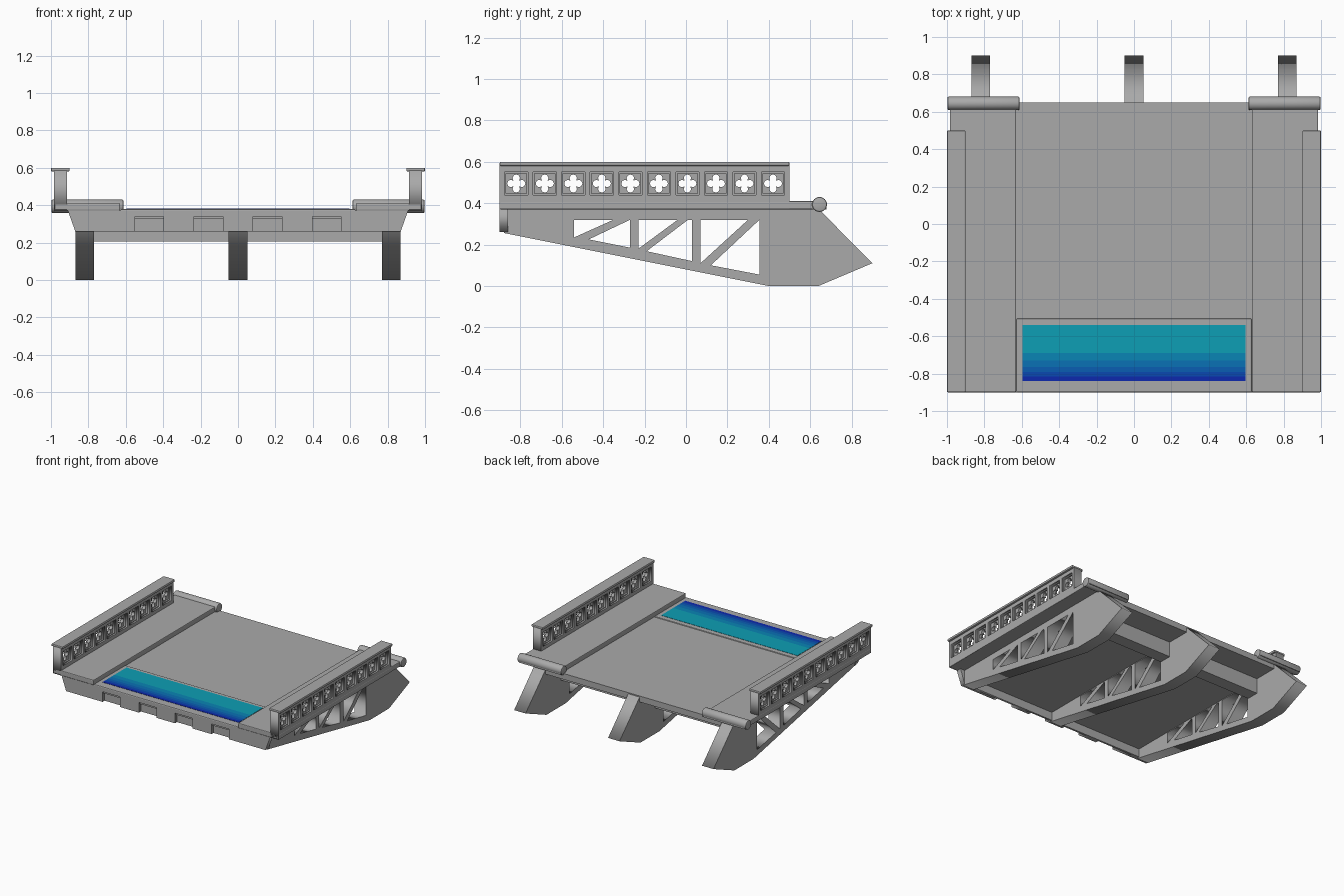
import bpy, bmesh
from math import sin, cos, pi, radians
from mathutils import Matrix

cube = bpy.data.objects.get("Cube")
if cube:
    bpy.data.objects.remove(cube, do_unlink=True)


def material(name, rgb):
    m = bpy.data.materials.new(name)
    m.use_nodes = True
    m.diffuse_color = (*rgb, 1)
    m.node_tree.nodes["Principled BSDF"].inputs["Base Color"].default_value = (*rgb, 1)
    return m


STONE = material("grey steel", (0.40, 0.40, 0.40))


def add(name, mesh, mat=STONE):
    ob = bpy.data.objects.new(name, mesh)
    bpy.context.collection.objects.link(ob)
    mesh.materials.clear()
    mesh.materials.append(mat)
    return ob


def box(name, x, y, z, mat=STONE, bevel=0):
    """Box from three (low, high) ranges."""
    bm = bmesh.new()
    bmesh.ops.create_cube(bm, size=1)
    for v in bm.verts:
        v.co = [r[0] + (c + 0.5) * (r[1] - r[0]) for c, r in zip(v.co, (x, y, z))]
    if bevel:
        bmesh.ops.bevel(bm, geom=bm.edges[:], offset=bevel, segments=2,
                        profile=0.5, affect='EDGES')
    me = bpy.data.meshes.new(name)
    bm.to_mesh(me)
    bm.free()
    return add(name, me, mat)


# Local (u, v, depth) to world: side plates lie in YZ, front plates in XZ
SIDE = Matrix(((0, 0, 1, 0), (1, 0, 0, 0), (0, 1, 0, 0), (0, 0, 0, 1)))
FRONT = Matrix(((1, 0, 0, 0), (0, 0, -1, 0), (0, 1, 0, 0), (0, 0, 0, 1)))


def plate(name, outlines, thickness, centre, axes=SIDE):
    """Extruded flat outline; every further outline becomes a hole."""
    cu = bpy.data.curves.new(name + "_profile", 'CURVE')
    cu.dimensions = '2D'
    cu.fill_mode = 'BOTH'
    cu.extrude = thickness / 2
    for pts in outlines:
        sp = cu.splines.new('POLY')
        sp.points.add(len(pts) - 1)
        for p, (u, v) in zip(sp.points, pts):
            p.co = (u, v, 0, 1)
        sp.use_cyclic_u = True
    tmp = bpy.data.objects.new("profile", cu)
    bpy.context.collection.objects.link(tmp)
    bpy.context.view_layer.update()
    deps = bpy.context.evaluated_depsgraph_get()
    me = bpy.data.meshes.new_from_object(tmp.evaluated_get(deps))
    bpy.data.objects.remove(tmp, do_unlink=True)
    me.transform(Matrix.Translation(centre) @ axes)
    bm = bmesh.new()
    bm.from_mesh(me)
    bmesh.ops.remove_doubles(bm, verts=bm.verts, dist=1e-5)
    bmesh.ops.recalc_face_normals(bm, faces=bm.faces)
    bm.to_mesh(me)
    bm.free()
    me.name = name
    return add(name, me)


def rect(u0, u1, v0, v1):
    return [(u0, v0), (u1, v0), (u1, v1), (u0, v1)]


def quatrefoil(u, v, offset=0.026, r=0.018, steps=6):
    pts = []
    for k in range(4):
        a = k * pi / 2
        for i in range(steps + 1):
            t = a + radians(-130 + 260 * i / steps)
            pts.append((u + offset * cos(a) + r * cos(t), v + offset * sin(a) + r * sin(t)))
    return pts


# Road deck and rear cross beam
box("road_deck", (-0.87, 0.87), (-0.89, 0.65), (0.325, 0.372))
box("cross_beam", (-0.8, 0.8), (0.36, 0.46), (0.205, 0.33))

# Front fascia, notched along its lower edge
fascia = [(-0.87, 0.26)]
for c in (-0.475, -0.157, 0.157, 0.475):
    fascia += [(c - 0.077, 0.26), (c - 0.077, 0.34), (c + 0.077, 0.34), (c + 0.077, 0.26)]
fascia += [(0.87, 0.26), (0.91, 0.372), (-0.91, 0.372)]
plate("front_fascia", [fascia], 0.025, (0, -0.8875, 0), FRONT)
back = [(-0.87, 0.26), (0.87, 0.26), (0.91, 0.372), (-0.91, 0.372)]
plate("fascia_backing", [back], 0.015, (0, -0.8675, 0), FRONT)

# Truss girders
girder = [(-0.88, 0.256), (0.4, 0), (0.64, 0), (0.9, 0.11), (0.645, 0.368), (-0.88, 0.368)]
openings = [
    [(-0.54, 0.32), (-0.54, 0.235), (-0.35, 0.32)],
    [(-0.47, 0.225), (-0.27, 0.185), (-0.27, 0.32)],
    [(-0.23, 0.32), (-0.23, 0.18), (-0.04, 0.32)],
    [(-0.19, 0.168), (0.03, 0.12), (0.03, 0.32), (0.01, 0.32)],
    [(0.07, 0.32), (0.07, 0.11), (0.3, 0.32)],
    [(0.12, 0.10), (0.355, 0.055), (0.355, 0.32)],
]
for label, x in (("right", -0.82), ("centre", 0), ("left", 0.82)):
    plate(label + "_girder", [girder] + openings, 0.1, (x, 0, 0))

# Walkways, end rolls and pierced parapets on both sides
panels = [-0.82 + 0.1378 * i for i in range(10)]
wall = rect(-0.9, 0.5, 0.371, 0.585)


def windows(half):
    return [rect(y - half, y + half, 0.495 - half, 0.495 + half) for y in panels]


for label, s in (("right", -1), ("left", 1)):
    def span(a, b):
        return tuple(sorted((s * a, s * b)))
    box(label + "_walkway", span(0.63, 0.985), (-0.9, 0.62), (0.37, 0.41), bevel=0.006)
    box(label + "_roll_base", span(0.625, 0.985), (0.612, 0.678), (0.37, 0.395))
    bm = bmesh.new()
    bmesh.ops.create_cone(bm, cap_ends=True, segments=24, radius1=0.036, radius2=0.036, depth=0.386)
    rims = [e for e in bm.edges if abs(e.verts[0].co.z - e.verts[1].co.z) < 0.01]
    bmesh.ops.bevel(bm, geom=rims, offset=0.008, segments=2, profile=0.5, affect='EDGES')
    bm.transform(Matrix.Translation((s * 0.805, 0.645, 0.394)) @ Matrix.Rotation(pi / 2, 4, 'Y'))
    me = bpy.data.meshes.new(label + "_end_roll")
    bm.to_mesh(me)
    bm.free()
    roll = add(label + "_end_roll", me)
    bpy.ops.object.select_all(action='DESELECT')
    roll.select_set(True)
    bpy.context.view_layer.objects.active = roll
    bpy.ops.object.shade_smooth_by_angle(angle=radians(35))

    x = s * 0.949
    plate(label + "_parapet_frame", [wall] + windows(0.056), 0.07, (x, 0, 0))
    plate(label + "_parapet_step", [rect(-0.895, 0.495, 0.38, 0.58)] + windows(0.049), 0.046, (x, 0, 0))
    plate(label + "_parapet_tracery", [rect(-0.89, 0.49, 0.39, 0.575)]
          + [quatrefoil(y, 0.495) for y in panels], 0.024, (x, 0, 0))
    box(label + "_parapet_cap", span(0.9, 1.0), (-0.9, 0.5), (0.58, 0.6), bevel=0.006)

# Raised panel with a graded stripe inlay at the front of the deck
box("inlay_frame", (-0.63, 0.63), (-0.9, -0.505), (0.36, 0.38), bevel=0.008)
stripes = [
    ("teal", -0.69, -0.54, (0.004, 0.342, 0.462)),
    ("sea blue", -0.73, -0.69, (0.003, 0.235, 0.462)),
    ("azure", -0.765, -0.73, (0.003, 0.165, 0.462)),
    ("mid blue", -0.79, -0.765, (0.003, 0.110, 0.450)),
    ("royal blue", -0.815, -0.79, (0.003, 0.065, 0.440)),
    ("deep blue", -0.84, -0.815, (0.004, 0.022, 0.420)),
]
for name, y0, y1, rgb in stripes:
    box(name.replace(" ", "_") + "_stripe", (-0.595, 0.595), (y0, y1), (0.375, 0.382),
        material(name, rgb))
